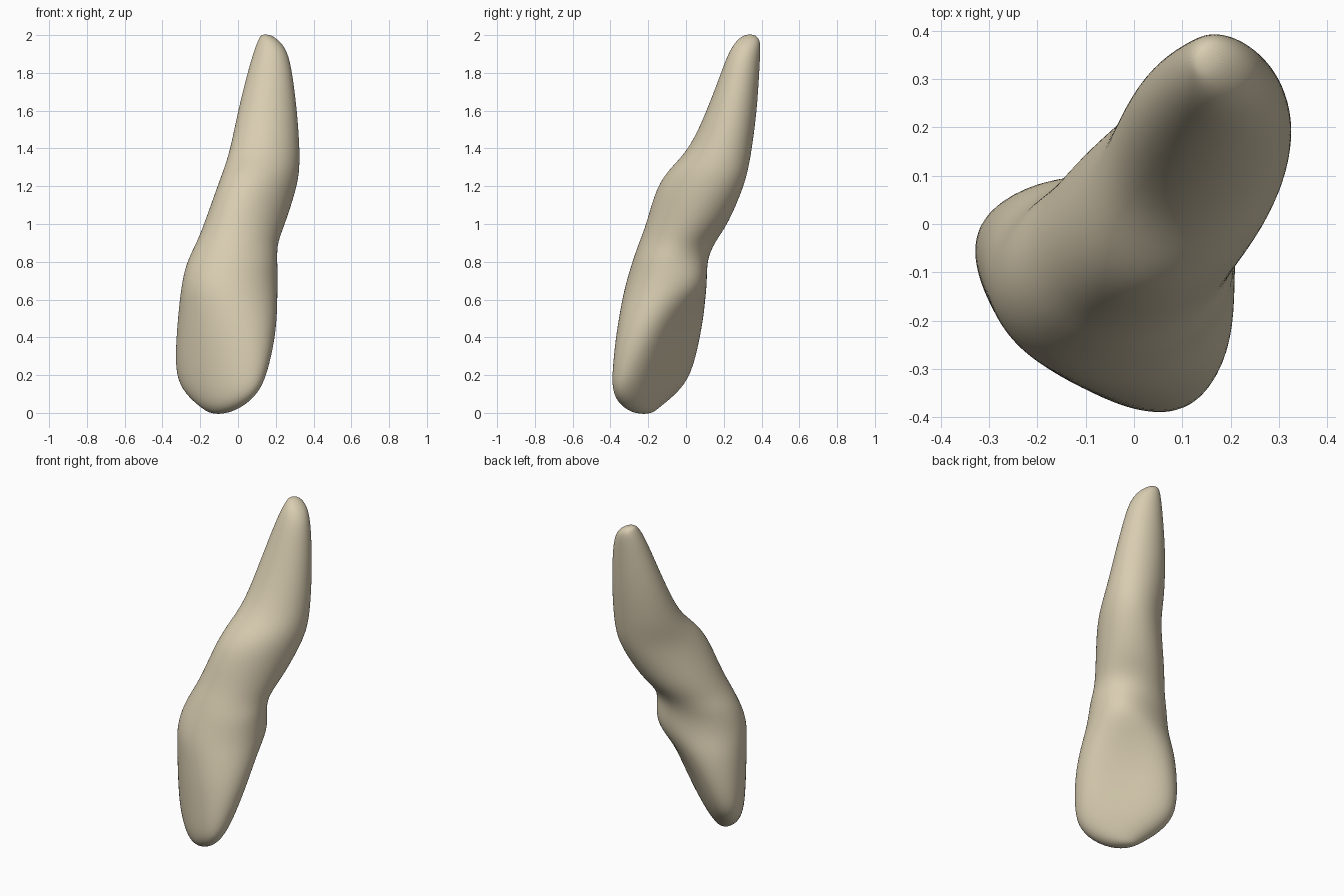
import bpy
import bmesh
import math

if "Cube" in bpy.data.objects:
    bpy.data.objects.remove(bpy.data.objects["Cube"], do_unlink=True)

SEGMENTS = 32
TURN = math.radians(37)  # the crown's wide axis, turned away from x

# Cross-sections from biting edge to root tip:
# height, x range, y range, width to depth ratio,
# hollow on the tongue side (negative for a bulge)
SECTIONS = [
    (-.006, -.145, -.065, -.265, -.18, 1.8, 0),
    (.03, -.20, .025, -.34, -.14, 2, .05),
    (.1, -.28, .105, -.388, -.05, 2.3, .15),
    (.2, -.335, .155, -.394, .03, 2.1, .25),
    (.4, -.328, .2, -.374, .077, 1.5, .3),
    (.55, -.315, .21, -.348, .102, 1.18, .12),
    (.65, -.303, .21, -.328, .11, 1, -.12),
    (.74, -.287, .21, -.303, .111, .96, -.15),
    (.82, -.262, .208, -.278, .117, .97, -.03),
    (.9, -.22, .208, -.25, .15, .9, .05),
    (1, -.18, .25, -.21, .225, .83, 0),
    (1.2, -.11, .315, -.157, .307, .72, 0),
    (1.3, -.072, .327, -.08, .332, .77, 0),
    (1.4, -.04, .327, .02, .35, .87, 0),
    (1.6, 0, .313, .11, .376, .94, 0),
    (1.8, .05, .288, .185, .388, 1, 0),
    (1.92, .085, .262, .23, .394, 1.05, 0),
    (1.98, .11, .21, .275, .392, 1, 0),
    (2.004, .125, .165, .315, .36, 1, 0),
]


def fit(values, low, high):
    """Stretch a list of values so it spans low to high."""
    a, b = min(values), max(values)
    return [low + (v - a) / (b - a) * (high - low) for v in values]


def section_points(z, x0, x1, y0, y1, ratio, hollow):
    """A turned oval with a shaped back, fitted to its x and y ranges."""
    xs, ys = [], []
    for i in range(SEGMENTS):
        t = math.tau * i / SEGMENTS
        u, v = ratio * math.cos(t), math.sin(t)
        if v > 0:
            v *= 1 - hollow * v ** 3
        xs.append(u * math.cos(TURN) + v * math.sin(TURN))
        ys.append(v * math.cos(TURN) - u * math.sin(TURN))
    return [(x, y, z) for x, y in zip(fit(xs, x0, x1), fit(ys, y0, y1))]


# Loft the sections into one closed skin
bm = bmesh.new()
rings = [[bm.verts.new(p) for p in section_points(*s)] for s in SECTIONS]
for low, high in zip(rings, rings[1:]):
    for i in range(SEGMENTS):
        j = (i + 1) % SEGMENTS
        bm.faces.new((low[i], low[j], high[j], high[i]))
bm.faces.new(rings[0])
bm.faces.new(rings[-1])
bmesh.ops.recalc_face_normals(bm, faces=bm.faces)
mesh = bpy.data.meshes.new("tooth")
bm.to_mesh(mesh)
bm.free()
mesh.shade_smooth()

tooth = bpy.data.objects.new("tooth", mesh)
bpy.context.collection.objects.link(tooth)
smooth = tooth.modifiers.new("smooth_surface", "SUBSURF")
smooth.levels = smooth.render_levels = 2

# Ivory colour for crown and root
ivory = bpy.data.materials.new("ivory")
ivory.use_nodes = True
colour = (.69, .61, .44, 1)
ivory.diffuse_color = colour
ivory.node_tree.nodes["Principled BSDF"].inputs["Base Color"].default_value = colour
mesh.materials.append(ivory)
